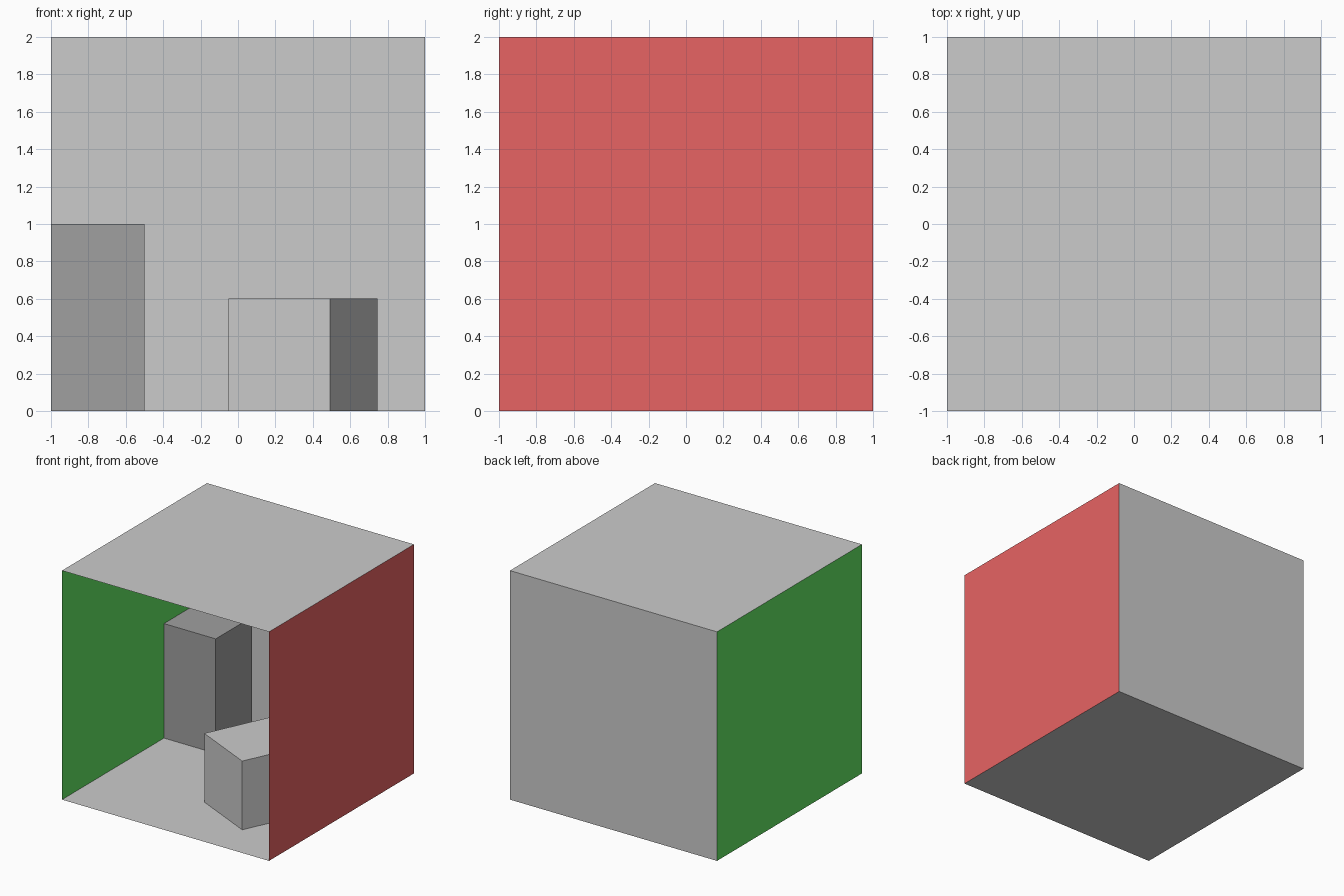
import bpy
from math import radians, pi

if "Cube" in bpy.data.objects:
    bpy.data.objects.remove(bpy.data.objects["Cube"])


def material(name, rgb):
    m = bpy.data.materials.new(name)
    m.diffuse_color = (*rgb, 1)
    m.use_nodes = True
    m.node_tree.nodes["Principled BSDF"].inputs["Base Color"].default_value = m.diffuse_color
    return m


white = material("white_paint", (0.6, 0.6, 0.6))
grey = material("grey_paint", (0.35, 0.35, 0.35))
red = material("red_paint", (0.8, 0.125, 0.125))
green = material("green_paint", (0.125, 0.8, 0.125))


def finish(name, mat):
    ob = bpy.context.object
    ob.name = name
    ob.data.materials.append(mat)
    return ob


def panel(name, loc, rot, mat):
    bpy.ops.mesh.primitive_plane_add(size=2, location=loc, rotation=rot)
    return finish(name, mat)


def block(name, size, xy, angle, mat):
    bpy.ops.mesh.primitive_cube_add(size=1, location=(*xy, size[2] / 2 + 0.001),
                                    rotation=(0, 0, radians(angle)))
    ob = finish(name, mat)
    ob.scale = size
    return ob


# open-fronted room made of thin panels facing inward
panel("floor", (0, 0, 0), (0, 0, 0), white)
panel("ceiling", (0, 0, 2), (pi, 0, 0), white)
panel("back_wall", (0, 1, 1), (pi / 2, 0, 0), white)
panel("left_wall", (-1, 0, 1), (0, pi / 2, 0), green)
panel("right_wall", (1, 0, 1), (0, -pi / 2, 0), red)

# blocks standing inside, a hair clear of the panels
block("tall_block", (0.5, 0.5, 1.0), (-0.749, 0.655), 0, grey)
block("short_block", (0.6, 0.6, 0.6), (0.348, -0.248), -25, white)
